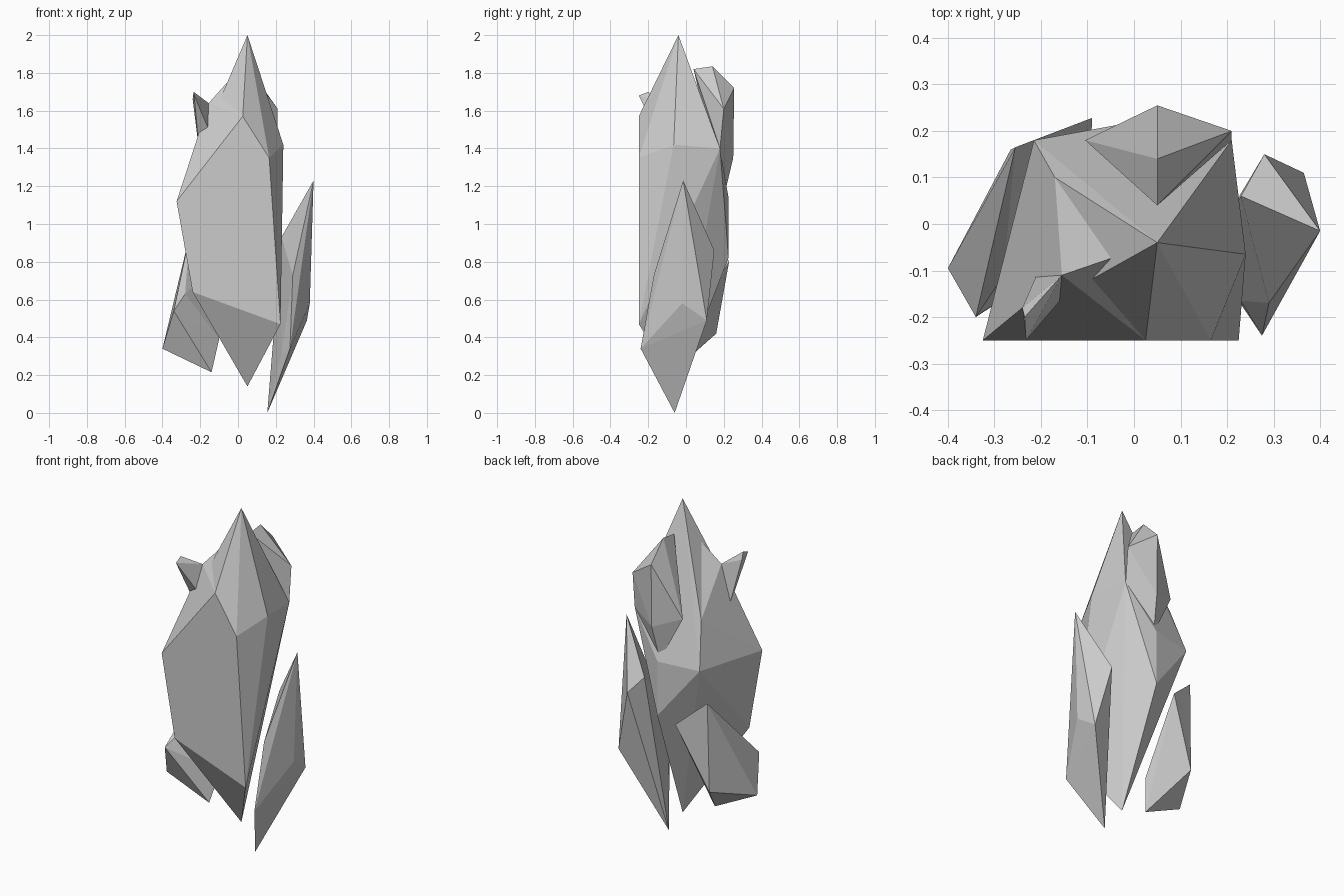
import bpy, bmesh, math


def shard(name, points):
    """Flat-faced faceted crystal: the convex hull of a few corner points."""
    bm = bmesh.new()
    for p in points:
        bm.verts.new(p)
    hull = bmesh.ops.convex_hull(bm, input=bm.verts[:])
    loose = {g for g in hull["geom_interior"] + hull["geom_unused"]
             if isinstance(g, bmesh.types.BMVert)}
    bmesh.ops.delete(bm, geom=list(loose), context="VERTS")
    bmesh.ops.dissolve_limit(bm, angle_limit=math.radians(1),
                             verts=bm.verts[:], edges=bm.edges[:])
    bmesh.ops.recalc_face_normals(bm, faces=bm.faces[:])
    mesh = bpy.data.meshes.new(name)
    bm.to_mesh(mesh)
    bm.free()
    ob = bpy.data.objects.new(name, mesh)
    bpy.context.collection.objects.link(ob)
    return ob


# Tall central crystal: top point, bottom point, flat front, back corners
front = [(x, -0.25, z) for x, z in
         ((-0.325, 1.12), (0.025, 1.57), (0.165, 1.35), (0.225, 0.47), (-0.24, 0.64))]
shard("main_crystal", front + [
    (0.05, -0.04, 2.0), (0.05, -0.04, 0.14),
    (0.24, -0.065, 1.42), (0.21, 0.18, 1.40),
    (-0.17, 0.10, 1.39), (-0.215, 0.18, 1.13),
    (0.03, 0.225, 1.14), (0.03, 0.225, 0.82)])

# Sloping shoulder left of the peak
shard("left_shoulder", [
    (0.005, -0.055, 1.82), (-0.155, -0.11, 1.64), (-0.155, -0.16, 1.50),
    (0.025, -0.25, 1.57), (-0.325, -0.25, 1.12), (-0.17, 0.10, 1.39),
    (0.05, 0.0, 1.40)])

# Small stub sticking out of the shoulder
shard("shoulder_stub", [
    (-0.24, -0.18, 1.66), (-0.235, -0.20, 1.70), (-0.232, -0.25, 1.68),
    (-0.155, -0.11, 1.64), (-0.155, -0.16, 1.50), (-0.205, -0.10, 1.38)])

# Crystal leaning on the back of the peak
shard("back_crystal", [
    (0.05, 0.04, 1.82), (0.05, 0.14, 1.835), (0.05, 0.255, 1.72),
    (0.21, 0.20, 1.61), (0.21, 0.18, 1.40), (0.05, 0.25, 1.35),
    (-0.105, 0.18, 1.41), (0.03, 0.20, 1.14)])

# Separate slim shard on the right
shard("right_shard", [
    (0.40, -0.015, 1.23), (0.38, -0.02, 0.58), (0.365, 0.11, 0.49),
    (0.28, 0.15, 0.86), (0.23, 0.06, 0.93), (0.29, -0.17, 0.73),
    (0.275, -0.24, 0.34), (0.23, -0.165, 0.315), (0.155, -0.06, 0.0)])

# Stubby shard at the lower left back
shard("lower_left_shard", [
    (-0.40, -0.095, 0.34), (-0.34, -0.20, 0.54), (-0.28, -0.11, 0.63),
    (-0.255, 0.165, 0.945), (-0.09, 0.228, 0.80), (-0.265, 0.16, 0.42),
    (-0.14, -0.07, 0.215), (-0.10, -0.025, 0.39)])
